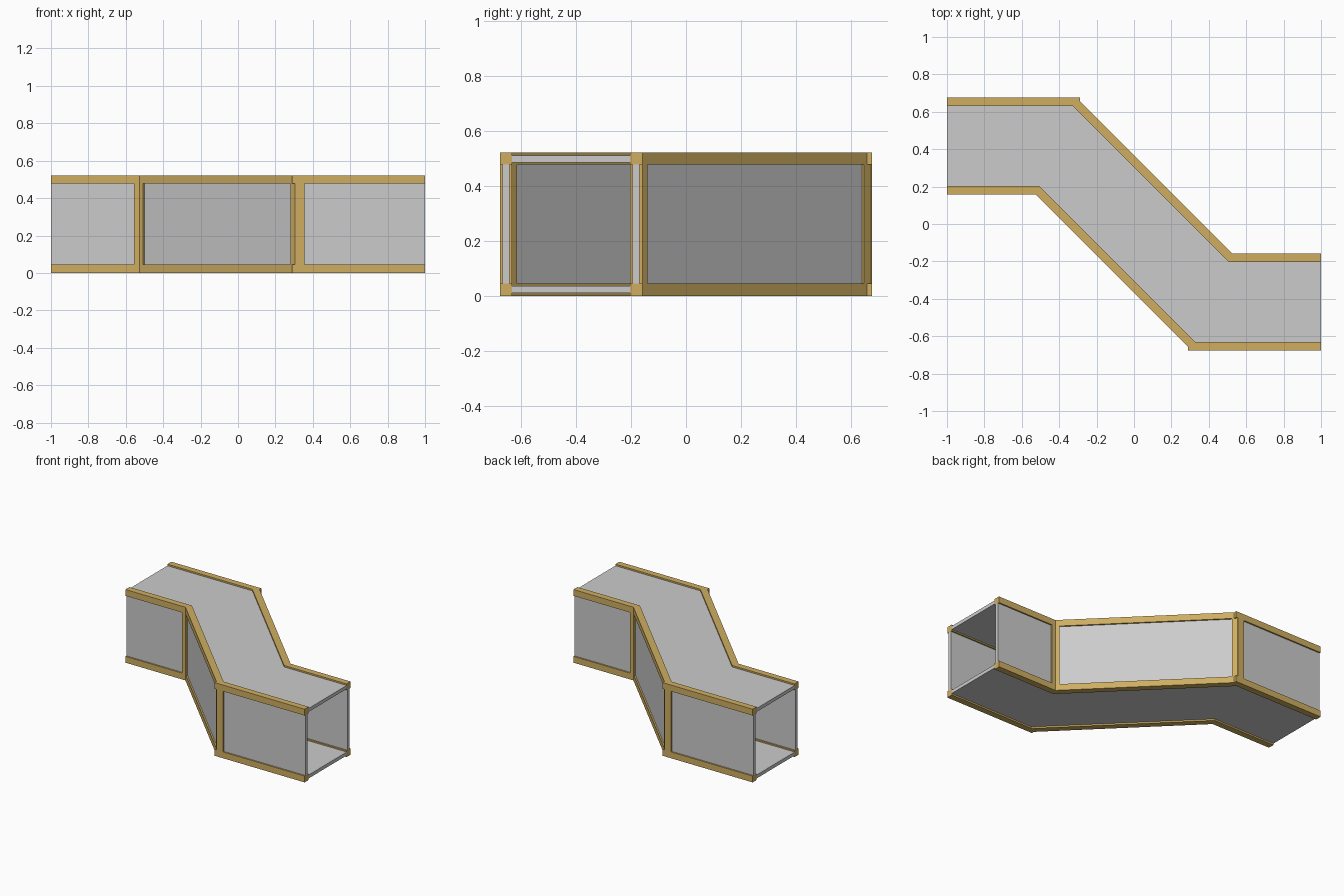
import bpy, bmesh
from mathutils import Vector

if "Cube" in bpy.data.objects:
    bpy.data.objects.remove(bpy.data.objects["Cube"])

H, T = 0.522, 0.045          # overall height, frame thickness
Y1, Y2, S = 0.159, -0.677, -0.3675   # straight runs' outer y, diagonal line x + y = S
D = 0.065                    # diagonal frame thickness measured along x

gold = bpy.data.materials.new("gold_frame")
gold.diffuse_color = (0.62, 0.42, 0.12, 1)
gold.use_nodes = True
gold.node_tree.nodes["Principled BSDF"].inputs["Base Color"].default_value = gold.diffuse_color


def prism(name, pts, z0, z1, mat=None, turned=False):
    """Extrude a plan outline from z0 to z1, optionally turned 180 degrees."""
    k = -1 if turned else 1
    bm = bmesh.new()
    face = bm.faces.new([bm.verts.new((x * k, y * k, z0)) for x, y in pts])
    new = bmesh.ops.extrude_face_region(bm, geom=[face])["geom"]
    bmesh.ops.translate(bm, vec=Vector((0, 0, z1 - z0)),
                        verts=[v for v in new if isinstance(v, bmesh.types.BMVert)])
    bmesh.ops.recalc_face_normals(bm, faces=bm.faces)
    mesh = bpy.data.meshes.new(name)
    bm.to_mesh(mesh)
    bm.free()
    if mat:
        mesh.materials.append(mat)
    ob = bpy.data.objects.new(name, mesh)
    bpy.context.collection.objects.link(ob)
    return ob


def rect(x0, x1, y0, y1):
    return [(x0, y0), (x1, y0), (x1, y1), (x0, y1)]


def diag(x, inset=0.0):
    """Point on the diagonal wall, pushed inward at right angles."""
    return (x + inset / 2, S - x + inset / 2)


I = S + D                                    # inner diagonal line
in_a = (I - Y1 - T, Y1 + T)                  # inner elbow points
in_b = (I - Y2 - T, Y2 + T)
XA, XB = -0.508, 0.28                        # diagonal panel opening
mid_out, mid_in = (S / 2, S / 2), (I / 2, I / 2)

# Rails: each side is two elbow pieces meeting at the middle of the diagonal
rail_a = [(-1, Y1), (S - Y1, Y1), mid_out, mid_in, in_a, (-1, Y1 + T)]
rail_b = [mid_out, diag(0.29), (0.29, Y2), (1, Y2), (1, Y2 + T), in_b, mid_in]

# Posts at the two elbows
post_a = [(-0.555, Y1), (S - Y1, Y1), diag(XA), diag(XA, D), in_a, (-0.555, Y1 + T)]
post_b = [diag(XB), diag(0.305), (0.305, Y2), (0.355, Y2), (0.355, Y2 + T),
          in_b, diag(XB, D)]

# Side panels, set back from the frame face
g0, g1 = 0.01, 0.035
panels = {
    "left": rect(-1, -0.555, Y1 + g0, Y1 + g1),
    "diagonal": [diag(XA, 0.0141), diag(XB, 0.0141), diag(XB, 0.0495), diag(XA, 0.0495)],
    "right": rect(0.355, 1, Y2 + g0, Y2 + g1),
}

for side, turned in (("front", False), ("back", True)):
    for level, z0 in (("bottom", 0), ("top", H - T)):
        prism(f"{side}_{level}_rail_a", rail_a, z0, z0 + T, gold, turned)
        prism(f"{side}_{level}_rail_b", rail_b, z0, z0 + T, gold, turned)
    prism(f"{side}_post_a", post_a, T, H - T, gold, turned)
    prism(f"{side}_post_b", post_b, T, H - T, gold, turned)
    for key, pts in panels.items():
        prism(f"{side}_{key}_panel", pts, T, H - T, None, turned)

# Floor and roof panels fill between the rails
half = [(-1, Y1 + T), in_a, in_b, (1, Y2 + T)]
outline = half + [(-x, -y) for x, y in half]
prism("floor_panel", outline, 0.011, 0.036)
prism("roof_panel", outline, H - 0.036, H - 0.011)
